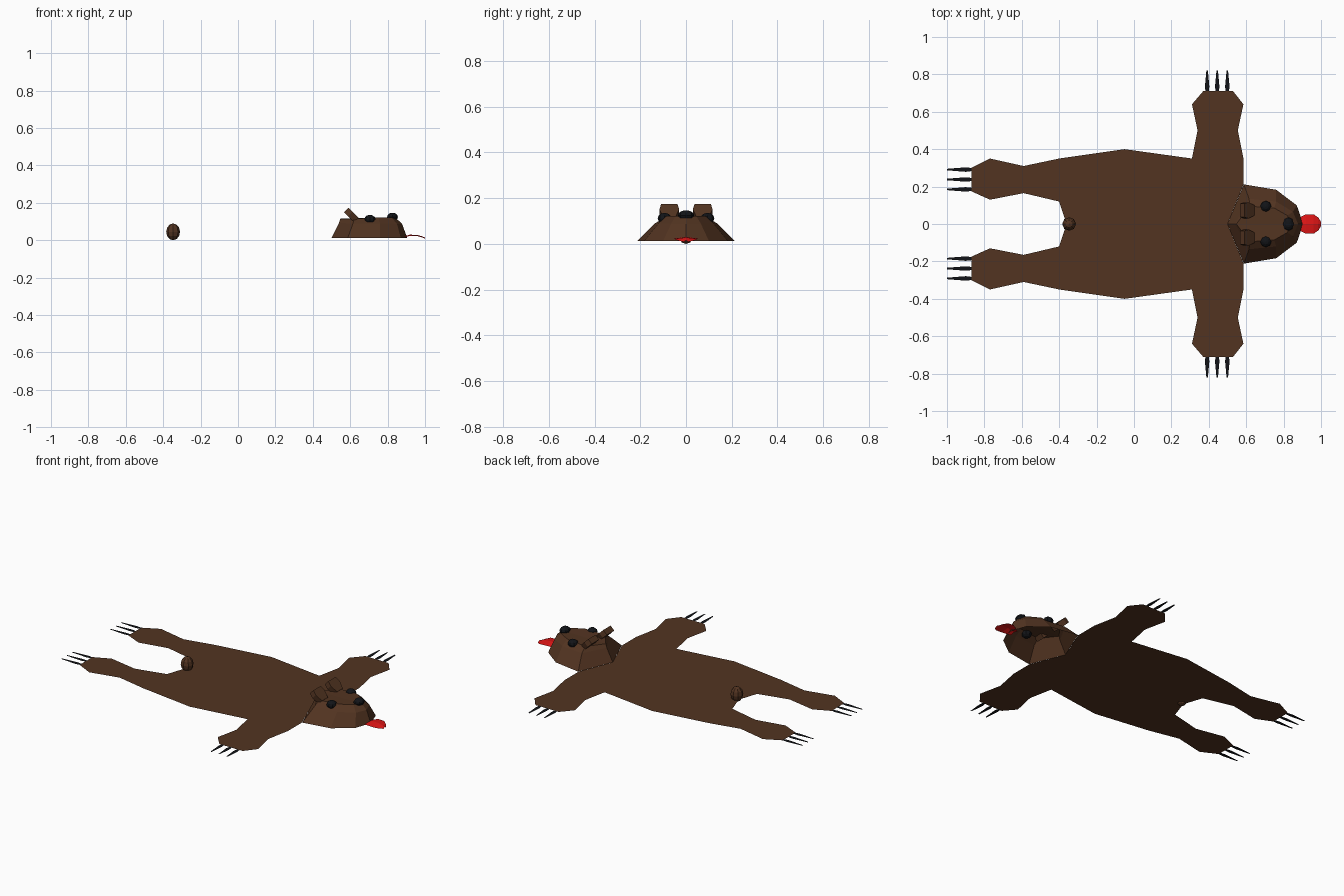
import bpy, bmesh
from mathutils import Vector

if "Cube" in bpy.data.objects:
    bpy.data.objects.remove(bpy.data.objects["Cube"])

FLOOR = 0.013


def material(name, rgb):
    m = bpy.data.materials.new(name)
    m.diffuse_color = (*rgb, 1)
    m.use_nodes = True
    m.node_tree.nodes["Principled BSDF"].inputs["Base Color"].default_value = m.diffuse_color
    return m


BROWN = material("brown_fur", (0.085, 0.034, 0.015))
BLACK = material("black", (0.006, 0.007, 0.009))
RED = material("red", (0.75, 0.008, 0.008))


def build(name, verts, faces, mat, mirror=False, closed=False):
    me = bpy.data.meshes.new(name)
    me.from_pydata(verts, [], faces)
    if closed:
        bm = bmesh.new()
        bm.from_mesh(me)
        bmesh.ops.recalc_face_normals(bm, faces=bm.faces)
        bm.to_mesh(me)
        bm.free()
    me.materials.append(mat)
    ob = bpy.data.objects.new(name, me)
    bpy.context.collection.objects.link(ob)
    if mirror:
        mod = ob.modifiers.new("mirror", 'MIRROR')
        mod.use_axis = (False, True, False)
        mod.merge_threshold = 0.0005
    return ob


def ball(name, loc, radii, mat, segments=8, rings=6):
    bpy.ops.mesh.primitive_uv_sphere_add(segments=segments, ring_count=rings, location=loc)
    ob = bpy.context.object
    ob.name = name
    ob.scale = radii
    ob.data.materials.append(mat)


# Flat pelt: half outline, mirrored
pelt = [(.50, 0), (.585, .21), (.585, .35), (.555, .50), (.585, .64), (.53, .71),
        (.37, .71), (.31, .64), (.34, .50), (.31, .35), (-.05, .40), (-.40, .35),
        (-.59, .31), (-.77, .35), (-.87, .30), (-.87, .175), (-.77, .13),
        (-.59, .165), (-.40, .12), (-.36, 0)]
build("pelt", [(x, y, FLOOR) for x, y in pelt], [list(range(len(pelt)))], BROWN, True)

# Flat claws: three per paw
PROFILE = [(0, .008), (.25, .012), (1, .004)]


def claw(name, base, direction, length):
    d = Vector(direction)
    side = Vector((-d.y, d.x, 0))
    left = [base + d * length * t + side * w for t, w in PROFILE]
    right = [base + d * length * t - side * w for t, w in PROFILE]
    build(name, right + left[::-1], [list(range(6))], BLACK, True)


for i in (-1, 0, 1):
    claw("front_claws", Vector((.445 + i * .054, .705, FLOOR)), (0, 1, 0), .115)
    claw("rear_claws", Vector((-.865, .238 + i * .053, FLOOR)), (-1, 0, 0), .135)

# Head: open-bottomed faceted shell, half rings lofted upward and mirrored
rings = [
    [(.50, 0, FLOOR), (.587, .212, FLOOR), (.76, .183, FLOOR), (.87, .10, FLOOR), (.905, 0, FLOOR)],
    [(.54, 0, .092), (.615, .135, .09), (.76, .12, .09), (.85, .065, .088), (.877, 0, .088)],
    [(.547, 0, .115), (.62, .095, .115), (.75, .085, .122), (.82, .045, .122), (.845, 0, .118)],
]
n = 5
faces = [(r * n + i + 1, r * n + i, (r + 1) * n + i, (r + 1) * n + i + 1)
         for r in range(2) for i in range(n - 1)]
faces.append([2 * n + i for i in reversed(range(n))])
build("head", [v for ring in rings for v in ring], faces, BROWN, True)

# Ears: tilted slabs leaning back
up, normal = Vector((-.707, 0, .707)), Vector((.707, 0, .707))
shape = [(-.028, -.01), (.028, -.01), (.043, .035), (.036, .066), (-.036, .066), (-.043, .035)]
verts = [Vector((.625, .073 + y, .115)) + up * h + normal * s
         for s in (-.017, .017) for y, h in shape]
faces = [list(range(6)), list(range(6, 12))]
faces += [(i, (i + 1) % 6, (i + 1) % 6 + 6, i + 6) for i in range(6)]
build("ears", verts, faces, BROWN, True, closed=True)

# Eyes, nose and tail
for s in (-1, 1):
    ball("eye", (.705, s * .094, .112), (.03, .03, .024), BLACK)
ball("nose", (.826, 0, .125), (.029, .036, .022), BLACK)
ball("tail", (-.347, 0, .045), (.037, .036, .045), BROWN)

# Tongue: thin arched sheet
rows = [(.875, .03, .018), (.92, .052, .030), (.96, .052, .028), (.985, .035, .021), (1.0, .012, .015)]
verts = [(x, y, z) for x, w, z in rows for y, z in ((0, z), (w, z - .006))]
faces = [(2 * i, 2 * i + 2, 2 * i + 3, 2 * i + 1) for i in range(len(rows) - 1)]
build("tongue", verts, faces, RED, True)
